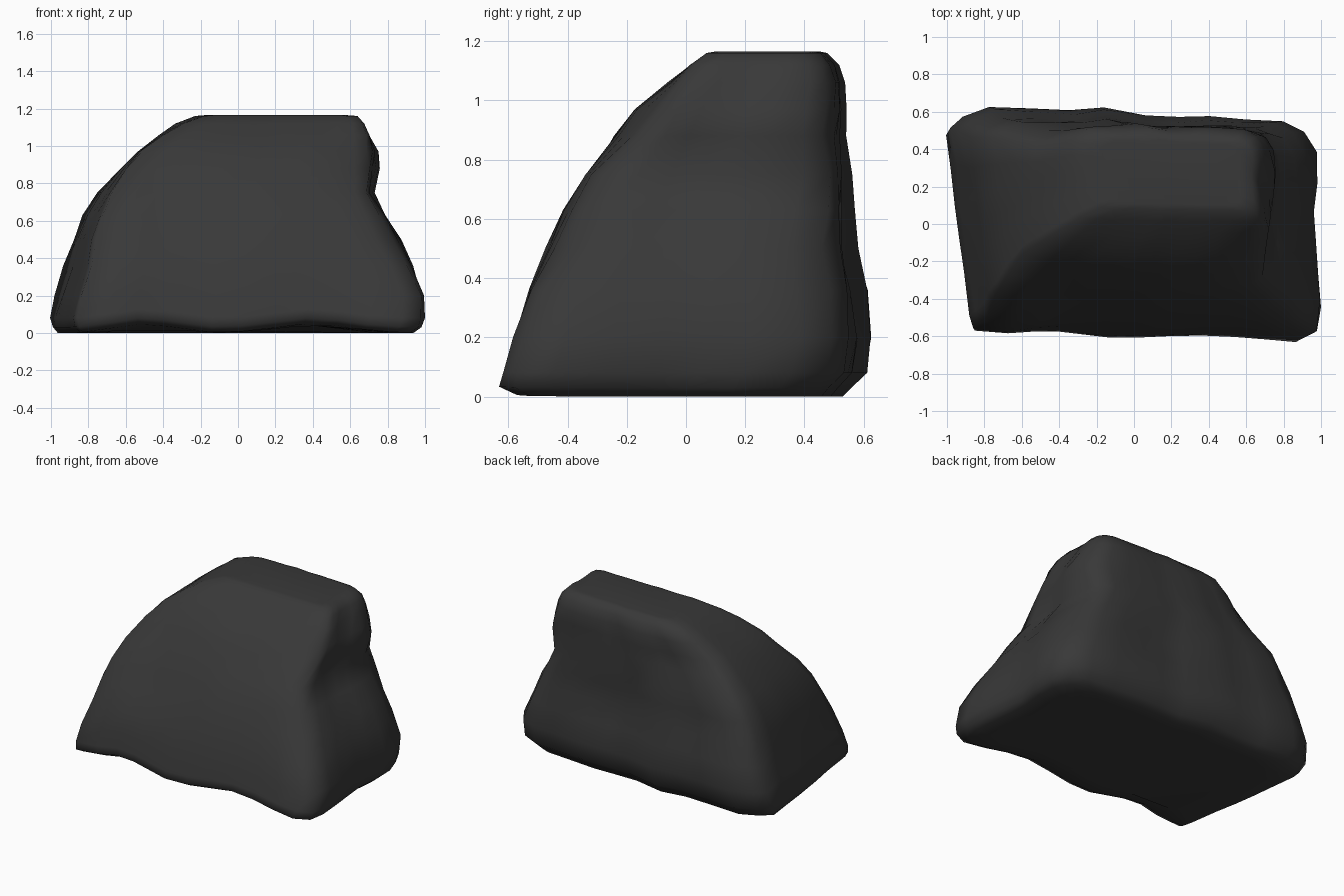
import bpy, bmesh, math, random
from mathutils import Vector

if "Cube" in bpy.data.objects:
    bpy.data.objects.remove(bpy.data.objects["Cube"], do_unlink=True)
random.seed(4)

# Plan outline of the foot of the rock, counter-clockwise
OUTLINE = [(-.86, -.57), (-.68, -.6), (-.4, -.6), (-.14, -.61), (.2, -.61), (.55, -.62),
           (.88, -.63), (.98, -.58), (1, -.45), (.97, -.1), (.99, .2), (.97, .37),
           (.91, .49), (.79, .55), (.4, .58), (.05, .58), (-.18, .63), (-.36, .6),
           (-.8, .62), (-.93, .56), (-1, .49), (-.96, .1), (-.91, -.25), (-.88, -.5)]

# Height, left, right, front and back limit of each layer
LAYERS = [(0, -.96, .94, -.57, .53), (.03, -.99, .98, -.63, .56), (.08, -1, 1, -.62, .61),
          (.2, -.97, 1, -.59, .63), (.36, -.92, .94, -.54, .61), (.5, -.88, .88, -.47, .58),
          (.63, -.83, .8, -.41, .57), (.75, -.76, .73, -.34, .57), (.88, -.65, .76, -.25, .55),
          (.97, -.57, .75, -.18, .55), (1.06, -.46, .71, -.07, .54), (1.12, -.36, .68, .01, .52),
          (1.16, -.24, .64, .07, .48)]

# Dents and swellings: centre, radius, push
BUMPS = [((.72, -.2, .93), .2, (-.05, .08, 0)), ((.7, .5, .72), .15, (.01, .02, 0)),
         ((.85, -.42, .5), .2, (-.04, .04, 0)), ((.7, -.1, .72), .12, (-.02, .02, 0)),
         ((.4, -.6, .02), .28, (0, .02, .05)), ((-.5, -.6, .02), .22, (0, .03, .05)),
         ((.15, -.45, .5), .25, (0, -.02, 0)), ((-.3, -.4, .6), .2, (0, .02, 0)),
         ((.2, .6, .45), .25, (0, -.03, 0)), ((.98, .08, .08), .15, (-.03, 0, 0)),
         ((-.5, .55, .98), .24, (.06, -.05, 0)), ((-.52, -.2, .92), .25, (-.04, .05, 0)),
         ((-.92, .55, .3), .2, (-.01, .02, 0))]


def subdivided(points, step):
    """Split long edges of a closed outline."""
    result = []
    for a, b in zip(points, points[1:] + points[:1]):
        a, b = Vector(a), Vector(b)
        count = max(1, round((b - a).length / step))
        result += [a.lerp(b, i / count) for i in range(count)]
    return result


def weathered(p):
    """Apply the dents and a little roughness to a point."""
    q = p.copy()
    for centre, radius, push in BUMPS:
        q += Vector(push) * math.exp(-((p - Vector(centre)).length / radius) ** 2)
    rough = .008 if .1 < p.z < 1.1 else .003
    q.x += random.uniform(-rough, rough)
    q.y += random.uniform(-rough, rough)
    return q


def ring(bm, plan, z, left, right, front, back, shrink=1):
    """One horizontal layer of vertices."""
    verts = []
    for p in plan:
        x = (left + right) / 2 + p.x * shrink * (right - left) / 2
        y = (front + back) / 2 + p.y / .63 * shrink * (back - front) / 2
        verts.append(bm.verts.new(weathered(Vector((x, y, z)))))
    return verts


# Rock body lofted through the layers, with flat foot and top
bm = bmesh.new()
plan = subdivided(OUTLINE, .18)
rings = [ring(bm, plan, *LAYERS[0], shrink=.8)]
rings += [ring(bm, plan, *layer) for layer in LAYERS]
rings.append(ring(bm, plan, 1.165, *LAYERS[-1][1:], shrink=.85))
for low, high in zip(rings, rings[1:]):
    for i in range(len(plan)):
        j = (i + 1) % len(plan)
        bm.faces.new((low[i], low[j], high[j], high[i]))
bm.faces.new(rings[0][::-1])
bm.faces.new(rings[-1])
bmesh.ops.recalc_face_normals(bm, faces=bm.faces)
for face in bm.faces:
    face.smooth = True
mesh = bpy.data.meshes.new("rock")
bm.to_mesh(mesh)
bm.free()
rock = bpy.data.objects.new("rock", mesh)
bpy.context.collection.objects.link(rock)

# Dark stone colour
stone = bpy.data.materials.new("dark stone")
stone.use_nodes = True
colour = (.04, .04, .04, 1)
stone.diffuse_color = colour
stone.node_tree.nodes["Principled BSDF"].inputs["Base Color"].default_value = colour
mesh.materials.append(stone)
